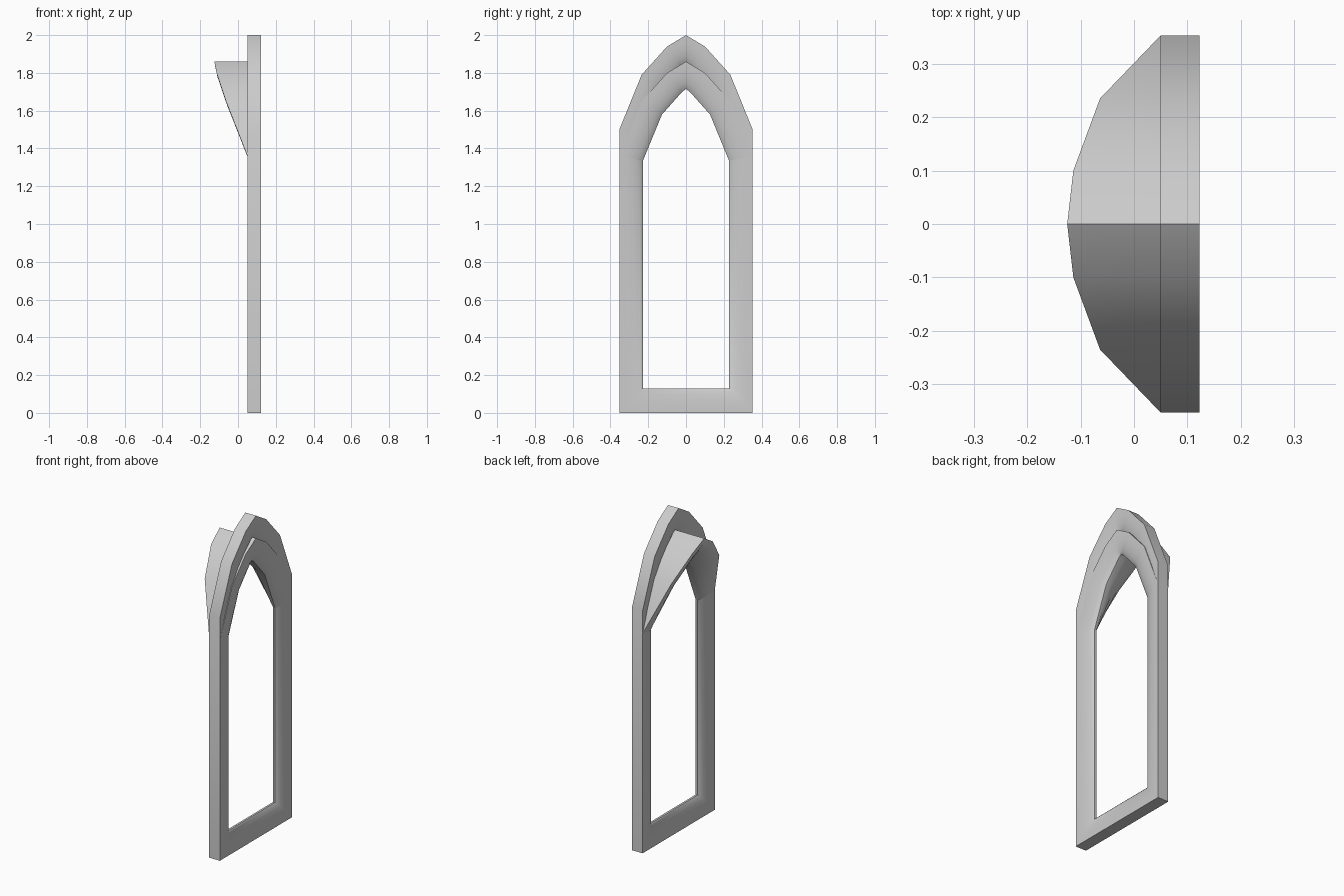
import bpy, math

cube = bpy.data.objects.get("Cube")
if cube:
    bpy.data.objects.remove(cube)

stone = bpy.data.materials.new("pale_grey")
stone.use_nodes = True
GREY = (0.6, 0.6, 0.6, 1)
stone.diffuse_color = GREY
stone.node_tree.nodes["Principled BSDF"].inputs["Base Color"].default_value = GREY

MID_X, HALF_DEPTH = 0.0865, 0.0365

# Moulding section: (inset from the outer edge, share of the depth)
SECTION = [(0, 1), (0.25, 0.97), (0.5, 0.87), (0.75, 0.66), (0.92, 0.4), (1, 0.18)]

# Half of the pointed arch: outer (y, z), inner (y, z)
HALF_ARCH = [((0.353, 1.5), (0.228, 1.475)), ((0.235, 1.79), (0.127, 1.72)),
             ((0.1, 1.94), (0.02, 1.84))]
APEX = ((0, 2.0), (0, 1.855))


def mirror(station):
    return tuple((-y, z) for y, z in station)


ARCH = HALF_ARCH + [APEX] + [mirror(s) for s in reversed(HALF_ARCH)]


def sweep(name, stations, back_depths, closed):
    """Sweep the moulding section through mitred stations."""
    verts, faces = [], []
    n = 2 * len(SECTION)
    for (outer, inner), back in zip(stations, back_depths):
        front_side = [(t, HALF_DEPTH * f) for t, f in SECTION]
        back_side = [(t, -back * f) for t, f in reversed(SECTION)]
        for t, dx in front_side + back_side:
            y, z = (o + (i - o) * t for o, i in zip(outer, inner))
            verts.append((MID_X + dx, y, z))
    count = len(stations)
    for s in range(count if closed else count - 1):
        a, b = s * n, (s + 1) % count * n
        for k in range(n):
            m = (k + 1) % n
            faces.append((a + k, b + k, b + m, a + m))
    if not closed:
        faces.append(tuple(range(n)))
        faces.append(tuple(reversed(range((count - 1) * n, count * n))))
    mesh = bpy.data.meshes.new(name)
    mesh.from_pydata(verts, [], faces)
    mesh.materials.append(stone)
    obj = bpy.data.objects.new(name, mesh)
    bpy.context.collection.objects.link(obj)
    # Consistent outward normals, smooth with sharp corners
    bpy.ops.object.select_all(action="DESELECT")
    obj.select_set(True)
    bpy.context.view_layer.objects.active = obj
    bpy.ops.object.mode_set(mode="EDIT")
    bpy.ops.mesh.select_all(action="SELECT")
    bpy.ops.mesh.normals_make_consistent(inside=False)
    bpy.ops.object.mode_set(mode="OBJECT")
    bpy.ops.object.shade_smooth_by_angle(angle=math.radians(35))
    return obj


# Window frame with sill
foot = ((0.353, 0), (0.228, 0.13))
frame_stations = [foot] + ARCH + [mirror(foot)]
sweep("window_frame", frame_stations, [HALF_DEPTH] * len(frame_stations), True)

# Hood: the arch lowered, with its back bulging outward toward the apex
DROP = 0.14
hood_stations = [tuple((y, z - DROP) for y, z in s) for s in ARCH]
half = [HALF_DEPTH, 0.15, 0.2]
sweep("arch_hood", hood_stations, half + [0.2115] + half[::-1], False)
